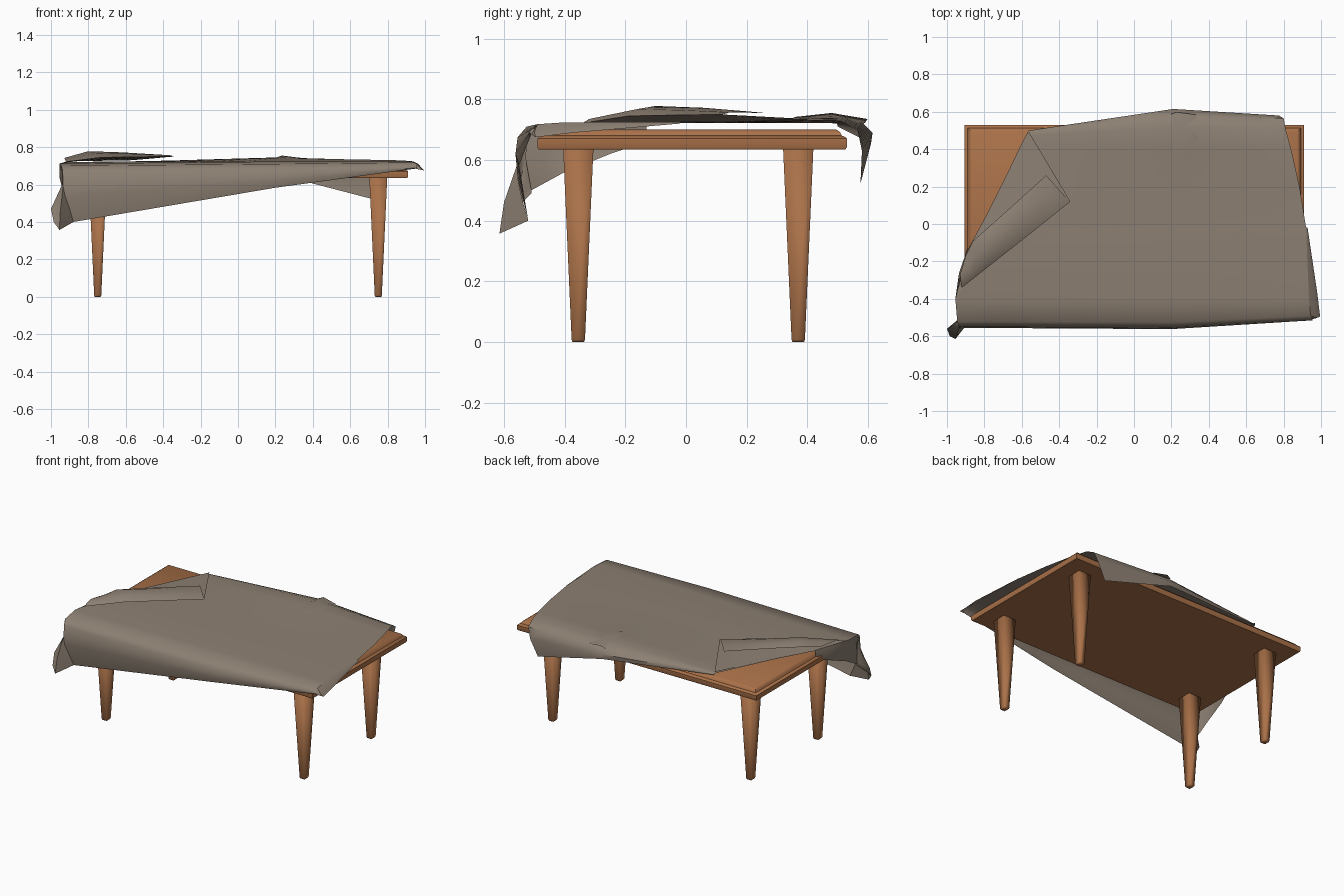
import bpy, bmesh, math
from mathutils import Vector


def material(name, col):
    m = bpy.data.materials.new(name)
    m.diffuse_color = (*col, 1)
    return m


WOOD = material("warm_wood", (0.40, 0.165, 0.066))
CLOTH = material("taupe_cloth", (0.265, 0.215, 0.17))


def finish(name, bm, mat, angle):
    me = bpy.data.meshes.new(name)
    bm.to_mesh(me)
    bm.free()
    me.materials.append(mat)
    ob = bpy.data.objects.new(name, me)
    bpy.context.collection.objects.link(ob)
    bpy.ops.object.select_all(action='DESELECT')
    ob.select_set(True)
    bpy.context.view_layer.objects.active = ob
    bpy.ops.object.shade_smooth_by_angle(angle=math.radians(angle))
    return ob


def rings(name, cx, cy, sections, angle):
    """Stack of rectangles (half x, half y, z), capped at both ends."""
    bm = bmesh.new()
    loops = []
    for hx, hy, z in sections:
        loops.append([bm.verts.new((cx + a * hx, cy + b * hy, z))
                      for a, b in ((-1, -1), (1, -1), (1, 1), (-1, 1))])
    for lo, hi in zip(loops, loops[1:]):
        for i in range(4):
            j = (i + 1) % 4
            bm.faces.new((lo[i], lo[j], hi[j], hi[i]))
    bm.faces.new(loops[0][::-1])
    bm.faces.new(loops[-1])
    return finish(name, bm, WOOD, angle)


def sheet(name, rows, sub=1, angle=50):
    """Open cloth grid from rows of key points, subdivided along each row."""
    bm = bmesh.new()
    grid = []
    for row in rows:
        pts = [Vector(p) for p in row]
        line = []
        for p, q in zip(pts, pts[1:]):
            line += [p.lerp(q, k / sub) for k in range(sub)]
        grid.append([bm.verts.new(p) for p in line + [pts[-1]]])
    for lo, hi in zip(grid, grid[1:]):
        for i in range(len(lo) - 1):
            bm.faces.new((lo[i], lo[i + 1], hi[i + 1], hi[i]))
    bmesh.ops.remove_doubles(bm, verts=bm.verts, dist=0.0005)
    return finish(name, bm, CLOTH, angle)


# Table top with a stepped, bevelled rim
HX, HY = 0.907, 0.51
rings("table_top", 0.002, 0.02,
      [(HX - i, HY - i, z) for i, z in
       ((0.004, 0.635), (0, 0.642), (0, 0.67), (0.006, 0.676),
        (0.016, 0.68), (0.022, 0.692), (0.036, 0.701))], 35)

# Tapered legs
for side, x in (("left", -0.75), ("right", 0.75)):
    for end, y in (("front", -0.355), ("back", 0.37)):
        rings(f"{end}_{side}_leg", x, y,
              [(0.016, 0.019, 0), (0.019, 0.022, 0.008), (0.048, 0.05, 0.64)], 95)

# Main cloth: rows run from the front hem, over the top, to the back hem
sheet("tablecloth", [
    [(-0.88, -0.52, 0.400), (0.20, -0.55, 0.583), (0.95, -0.51, 0.685)],
    [(-0.925, -0.555, 0.54), (0.20, -0.562, 0.62), (0.955, -0.515, 0.69)],
    [(-0.935, -0.55, 0.66), (0.20, -0.555, 0.675), (0.955, -0.51, 0.70)],
    [(-0.945, -0.52, 0.70), (0.20, -0.525, 0.71), (0.945, -0.49, 0.718)],
    [(-0.955, -0.40, 0.712), (0.20, -0.40, 0.723), (0.935, -0.40, 0.724)],
    [(-0.885, -0.13, 0.721), (0.20, -0.05, 0.725), (0.92, -0.02, 0.726)],
    [(-0.75, 0.12, 0.722), (0.20, 0.18, 0.726), (0.885, 0.20, 0.728)],
    [(-0.62, 0.39, 0.722), (0.21, 0.42, 0.742), (0.84, 0.40, 0.73)],
    [(-0.58, 0.47, 0.722), (0.21, 0.52, 0.745), (0.81, 0.51, 0.728)],
    [(-0.565, 0.497, 0.72), (0.21, 0.58, 0.725), (0.80, 0.565, 0.70)],
    [(-0.562, 0.50, 0.715), (0.21, 0.615, 0.69), (0.775, 0.58, 0.63)],
    [(-0.56, 0.50, 0.71), (0.21, 0.61, 0.655), (0.72, 0.575, 0.522)],
], sub=6)

# Folded-back corner: crease, under layer, rolled-over strip
sheet("folded_corner", [
    [(-0.955, -0.40, 0.712), (-0.885, -0.13, 0.724), (-0.79, 0.045, 0.726),
     (-0.565, 0.497, 0.73)],
    [(-0.92, -0.34, 0.722), (-0.73, -0.19, 0.745), (-0.54, -0.04, 0.748),
     (-0.34, 0.12, 0.75)],
    [(-0.925, -0.32, 0.735), (-0.755, -0.16, 0.768), (-0.565, -0.005, 0.764),
     (-0.365, 0.145, 0.757)],
    [(-0.93, -0.27, 0.742), (-0.80, -0.10, 0.778), (-0.62, 0.06, 0.772),
     (-0.42, 0.205, 0.76)],
    [(-0.90, -0.17, 0.738), (-0.86, -0.09, 0.758), (-0.68, 0.07, 0.758),
     (-0.47, 0.26, 0.755)],
], sub=3)

# Cloth hanging over the left end
sheet("left_drape", [
    [(-0.885, -0.13, 0.66), (-0.92, -0.25, 0.62), (-0.935, -0.40, 0.56),
     (-0.94, -0.51, 0.50)],
    [(-0.89, -0.13, 0.70), (-0.935, -0.26, 0.67), (-0.955, -0.40, 0.64),
     (-0.92, -0.53, 0.61)],
    [(-0.885, -0.13, 0.724), (-0.925, -0.27, 0.72), (-0.955, -0.40, 0.712),
     (-0.945, -0.52, 0.70)],
], sub=2)

# Pointed ear of fabric at the front left corner
sheet("corner_ear", [
    [(-0.935, -0.51, 0.49), (-0.985, -0.60, 0.40), (-0.955, -0.615, 0.357),
     (-0.88, -0.52, 0.40)],
    [(-0.94, -0.51, 0.51), (-1.0, -0.56, 0.47), (-0.95, -0.60, 0.46),
     (-0.90, -0.54, 0.47)],
    [(-0.93, -0.52, 0.60), (-0.94, -0.53, 0.60), (-0.935, -0.555, 0.59),
     (-0.925, -0.555, 0.54)],
    [(-0.945, -0.52, 0.70), (-0.942, -0.53, 0.69), (-0.938, -0.54, 0.68),
     (-0.935, -0.55, 0.66)],
], sub=2)

# Narrow drooping edge at the right end
sheet("right_drape", [
    [(0.945, -0.49, 0.718), (0.975, -0.50, 0.69), (0.995, -0.495, 0.675)],
    [(0.935, -0.40, 0.724), (0.965, -0.38, 0.71), (0.98, -0.37, 0.69)],
    [(0.92, -0.02, 0.726), (0.924, -0.02, 0.724), (0.928, -0.02, 0.72)],
])
sheet("right_corner_fold", [
    [(0.95, -0.51, 0.685), (0.97, -0.505, 0.68), (0.995, -0.495, 0.675)],
    [(0.945, -0.49, 0.718), (0.96, -0.495, 0.705), (0.975, -0.50, 0.69)],
])

# Small pinched pleat at the back
sheet("back_pleat", [
    [(0.20, 0.36, 0.735), (0.235, 0.36, 0.742), (0.36, 0.34, 0.731)],
    [(0.20, 0.48, 0.743), (0.235, 0.48, 0.755), (0.34, 0.48, 0.742)],
    [(0.20, 0.59, 0.722), (0.23, 0.598, 0.735), (0.33, 0.585, 0.72)],
])
